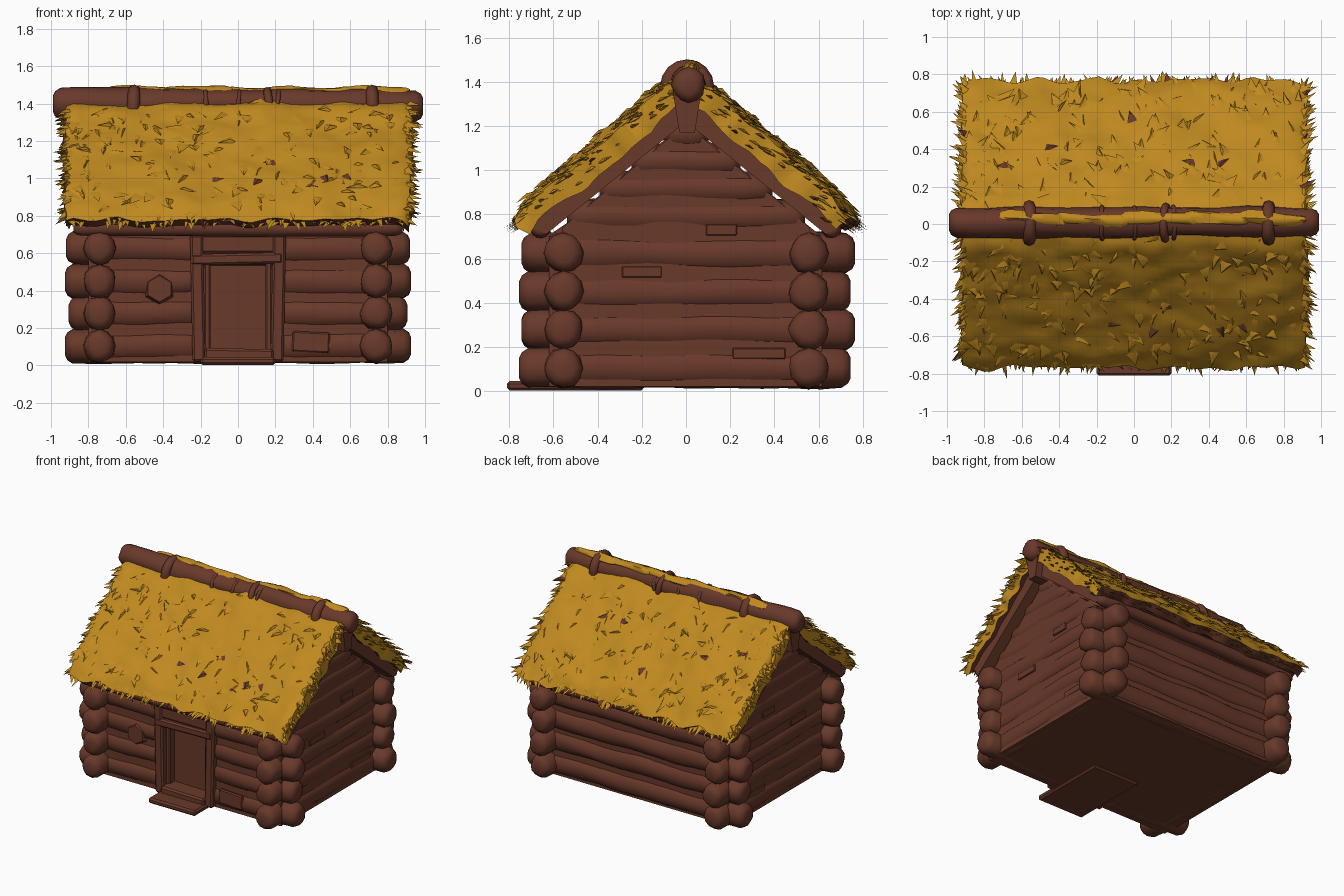
import bpy, bmesh, math, random
from mathutils import Vector, Matrix, noise

random.seed(7)
if "Cube" in bpy.data.objects:
    bpy.data.objects.remove(bpy.data.objects["Cube"])


def material(name, rgb):
    m = bpy.data.materials.new(name)
    m.use_nodes = True
    m.diffuse_color = (*rgb, 1)
    m.node_tree.nodes["Principled BSDF"].inputs["Base Color"].default_value = (*rgb, 1)
    return m


WOOD = material("brown wood", (0.14, 0.041, 0.023))
STRAW = material("golden straw", (0.52, 0.25, 0.014))


def finish(name, bm, mats=(WOOD,), angle=60):
    bmesh.ops.recalc_face_normals(bm, faces=bm.faces)
    me = bpy.data.meshes.new(name)
    bm.to_mesh(me)
    bm.free()
    for m in mats:
        me.materials.append(m)
    me.polygons.foreach_set("use_smooth", [True] * len(me.polygons))
    me.set_sharp_from_angle(angle=math.radians(angle))
    ob = bpy.data.objects.new(name, me)
    bpy.context.collection.objects.link(ob)
    return ob


def log(name, a, b, r, flat=1.0, rough=0.14, mat=WOOD, dome=0.04, sides=12):
    """Uneven log from a to b with domed ends; flat scales its height."""
    a, b = Vector(a), Vector(b)
    axis = (b - a).normalized()
    side = axis.cross(Vector((0, 0, 1))).normalized()
    up = side.cross(axis)
    length = (b - a).length
    n = max(4, int(length / 0.09))
    cap = [(0, 0.5), (dome * .3, 0.78), (dome, 0.97)]
    stations = cap + [(dome + (length - 2 * dome) * i / n, 1) for i in range(1, n)]
    stations += [(length - t, k) for t, k in reversed(cap)]
    bm = bmesh.new()
    rings = []
    for t, k in stations:
        ring = []
        for j in range(sides):
            w = math.tau * j / sides
            d = side * math.cos(w) + up * math.sin(w) * flat
            c = a + axis * t
            wob = 1 + rough * noise.noise(c * 4 + d * 1.5)
            ring.append(bm.verts.new(c + d * r * k * wob))
        rings.append(ring)
    for p, q in zip(rings, rings[1:]):
        for j in range(sides):
            bm.faces.new((p[j], p[j - 1], q[j - 1], q[j]))
    bm.faces.new(rings[0])
    bm.faces.new(rings[-1])
    return finish(name, bm, (mat,))


def box(name, lo, hi, bevel=0.01, tilt=0):
    lo, hi = Vector(lo), Vector(hi)
    bm = bmesh.new()
    bmesh.ops.create_cube(bm, size=1, matrix=Matrix.Diagonal((*(hi - lo), 1)))
    if bevel:
        bmesh.ops.bevel(bm, geom=bm.edges[:], offset=bevel, segments=1, affect='EDGES')
    bmesh.ops.rotate(bm, verts=bm.verts, matrix=Matrix.Rotation(tilt, 3, 'Y'))
    bmesh.ops.translate(bm, verts=bm.verts, vec=(lo + hi) / 2)
    return finish(name, bm, angle=30)


def prism(name, outline, x0, x1):
    """Solid with a (y, z) outline, running along x."""
    bm = bmesh.new()
    ends = [[bm.verts.new((x, y, z)) for y, z in outline] for x in (x0, x1)]
    for e in ends:
        bm.faces.new(e)
    for i in range(len(outline)):
        bm.faces.new((ends[0][i - 1], ends[0][i], ends[1][i], ends[1][i - 1]))
    return finish(name, bm, angle=30)


# House body with its gables
prism("house_core", [(-.53, .02), (.615, .02), (.615, .7), (.54, .76), (0, 1.22),
                     (-.54, .76), (-.6, .72), (-.53, .69)], -.79, .79)

# Stacked wall logs, crossing at the corners
LAYERS = (.105, .28, .45, .625)
for i, z in enumerate(LAYERS):
    reach = .915 + .01 * (-1) ** i
    log(f"back_log_{i}", (-reach, .555, z), (reach, .555, z), .091, 1.02)
    for s, tag in ((-1, "right"), (1, "left")):
        log(f"{tag}_log_{i}", (s * .74, -.755 + .01 * (i % 2), z),
            (s * .74, .745 + .02 * (i % 2), z), .087, 1.05)
        if i < 3:
            log(f"front_{tag}_log_{i}", (s * .19, -.555, z), (s * reach, -.555, z), .09, 1.02)
log("front_log_top", (-.92, -.555, .625), (.92, -.555, .625), .09, 1.02)

# Gable logs run up into the roof; wall fillers keep the seams shallow
for s, tag in ((-1, "right"), (1, "left")):
    for i in range(4):
        z = .79 + i * .125
        half = (1.2 - z) / .857 + .06
        log(f"{tag}_gable_log_{i}", (s * .74, -half, z), (s * .74, half, z), .08, 1, .12)
    prism(f"{tag}_wall_filler", [(-.56, .02), (.56, .02), (.56, .74), (0, 1.21), (-.56, .74)],
          s * .7, s * .808)
    # Patched bark strips
    for j, (y, z, w) in enumerate(((.33, .17, .12), (-.2, .54, .09), (.16, .73, .07))):
        box(f"{tag}_bark_{j}", (s * .812 - .007, y - w, z - .025), (s * .812 + .007, y + w, z + .025), .004)
    box(f"front_{tag}_filler", (min(s * .22, s * .8), -.62, .02), (max(s * .22, s * .8), -.5, .7), 0)
box("house_floor", (-.8, -.6, .02), (.8, .6, .06), 0)
box("front_bark_low", (.29, -.65, .07), (.49, -.625, .18), .008, .05)

# Hexagonal knot on the front wall
bm = bmesh.new()
bmesh.ops.create_cone(bm, cap_ends=True, segments=6, radius1=.085, radius2=.07, depth=.03,
                      matrix=Matrix.Translation((-.42, -.635, .41)) @ Matrix.Rotation(math.pi / 2, 4, 'X'))
finish("front_knot", bm, angle=20)

# Doorway
for s, tag in ((-1, "right"), (1, "left")):
    box(f"door_post_{tag}", (s * .215 - .035, -.665, .02), (s * .215 + .035, -.52, .7), .012, s * .02)
    box(f"door_trim_{tag}", (s * .165 - .018, -.62, .08), (s * .165 + .018, -.52, .56), .008)
box("door_lintel", (-.25, -.67, .54), (.24, -.52, .6), .012, -.02)
box("door_header", (-.24, -.655, .6), (.2, -.52, .7), .012)
box("door_panel", (-.155, -.56, .08), (.155, -.52, .55), .005)
box("door_sill", (-.18, -.69, .03), (.19, -.5, .09), .012, .015)
box("door_step", (-.2, -.81, .003), (.2, -.19, .045), .012)


# Roof: coordinates run along x, down the slope d, and out from it h
def on_roof(s, x, d, h):
    return Vector((x, s * (.04 + .759 * d + .651 * h), 1.443 - .651 * d + .759 * h))


def bump(s, x, d):
    """Lumpy straw height, sinking toward the ridge and rounding over the eave."""
    p = Vector((x * 3.5, d * 5, s * 9))
    lumps = .026 * noise.noise(p) + .016 * noise.noise(p * 2.7)
    return lumps - .6 * max(0, d - .76) ** 2 - .035 * max(0, 1 - d / .1) - .4 * max(0, abs(x) - .88)


def blade(bm, s, x, d, h, ang, length, width, lift, wood=0):
    """One pointed straw tuft; angle 0 points down the slope."""
    fx, fd = math.sin(ang), math.cos(ang)

    def pt(a, w, up):
        return bm.verts.new(on_roof(s, x + fx * a + fd * w, d + fd * a - fx * w, h + up))
    l, r = pt(0, -width, -.01), pt(0, width, -.01)
    top, tip = pt(length * .4, 0, lift), pt(length, random.uniform(-.6, .6) * width, lift * .7)
    for f in ((l, r, top), (l, top, tip), (top, r, tip), (l, tip, r)):
        bm.faces.new(f).material_index = wood


U, V, THICK, SPAN = 46, 26, .105, .985
for s, tag in ((-1, "front"), (1, "back")):
    corners = [on_roof(s, 0, d, h) for d, h in ((-.03, -.08), (.95, -.09), (.93, -.17), (-.03, -.2))]
    prism(f"{tag}_roof_deck", [(p.y, p.z) for p in corners], -.88, .88)
    e = on_roof(s, 0, .93, -.135)
    log(f"{tag}_eave_log", (-.88, e.y, e.z), (.88, e.y, e.z), .045)

    # Lumpy thatch slab, wooden underneath and along the eave
    bm = bmesh.new()
    layers = []
    for depth in (0, THICK):
        grid = []
        for i in range(U + 1):
            row = []
            for j in range(V + 1):
                x, d = -.92 + 1.84 * i / U, SPAN * j / V
                h = bump(s, x, d) - depth * (1 - .4 * max(0, d - .7) / .28)
                if i in (0, U):
                    x += .03 * noise.noise(Vector((d * 12, s, x)))
                if j == V:
                    d += .05 * noise.noise(Vector((x * 7, s, 3)))
                row.append(bm.verts.new(on_roof(s, x, d - depth * .25 * (j == V), h)))
            grid.append(row)
        layers.append(grid)
        for i in range(U):
            for j in range(V):
                f = bm.faces.new((grid[i][j], grid[i + 1][j], grid[i + 1][j + 1], grid[i][j + 1]))
                f.material_index = int(depth > 0)
    hi, lo = layers
    rim = [(i, 0) for i in range(U)] + [(U, j) for j in range(V)]
    rim += [(i, V) for i in range(U, 0, -1)] + [(0, j) for j in range(V, 0, -1)]
    for (a, b), (c, d) in zip(rim, rim[1:] + rim[:1]):
        f = bm.faces.new((hi[a][b], hi[c][d], lo[c][d], lo[a][b]))
        f.material_index = int(b == V and d == V)
    finish(f"{tag}_thatch", bm, (STRAW, WOOD))

    # Loose tufts across the slope, a few bark scraps, and fringes along the edges
    bm = bmesh.new()
    for k in range(190):
        x, d = random.uniform(-.88, .88), random.uniform(.03, .88)
        blade(bm, s, x, d, bump(s, x, d), random.gauss(0, .6), random.uniform(.06, .12),
              random.uniform(.02, .05), random.uniform(.006, .016))
    for k in range(7):
        x, d = random.uniform(-.8, .8), random.uniform(.3, .8)
        blade(bm, s, x, d, bump(s, x, d), random.uniform(-2, 2), .08, .035, .012, 1)
    for k in range(170):
        x, d = random.uniform(-.92, .92), random.uniform(.89, .95)
        blade(bm, s, x, d, bump(s, x, d) - random.uniform(0, .04), random.gauss(0, .4),
              random.uniform(.07, .12), random.uniform(.014, .028), -.012, int(k % 9 == 0))
    for k in range(130):
        t = random.choice((-1, 1))
        d, h = random.uniform(.03, .95), -.1 * random.random() ** 2
        blade(bm, s, t * .895, d, h + bump(s, t * .88, d), t * random.uniform(.4, 1.3),
              random.uniform(.05, .105), random.uniform(.015, .03), .01, int(k % 12 == 0))
    finish(f"{tag}_straw_tufts", bm, (STRAW, WOOD))

# Ridge log, the beam beneath it, and straw caught on top
log("ridge_log", (-.99, .01, 1.4), (.99, .01, 1.385), .08, 1.08, .2)
prism("ridge_beam", [(-.03, 1.17), (.04, 1.17), (.07, 1.36), (-.06, 1.36)], -.935, .935)
for i, (a, b) in enumerate(((-.72, -.36), (-.42, -.02), (-.08, .34), (.26, .62), (.56, .92))):
    log(f"ridge_straw_{i}", (a, .035, 1.458), (b, .02, 1.462), .034, .9, .9, STRAW, .05, 8)

# Bindings around the ridge
for i, (x, big, thick, lean) in enumerate(((-.56, .088, .034, .06), (.72, .088, .034, -.04),
                                           (.17, .088, .022, -.15), (0, .086, .011, .1),
                                           (-.17, .086, .013, -.05), (.21, .086, .012, .1))):
    bpy.ops.mesh.primitive_torus_add(major_radius=big, minor_radius=thick, major_segments=16,
                                     minor_segments=8, location=(x, .005, 1.38),
                                     rotation=(0, math.pi / 2 + lean, 0))
    ob = bpy.context.object
    ob.name = f"ridge_binding_{i}"
    ob.data.materials.append(WOOD)
    bpy.ops.object.shade_smooth()
